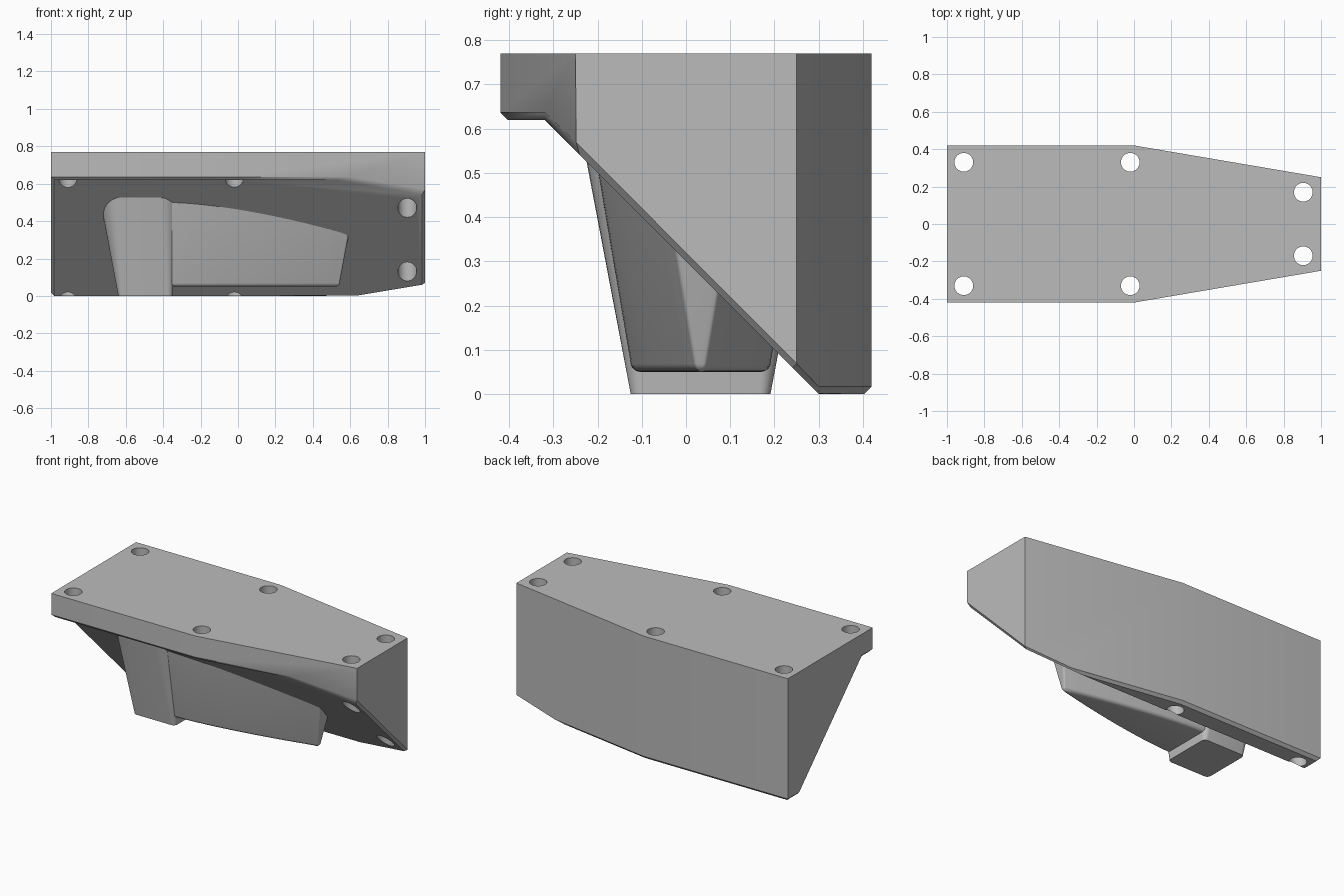
import bpy, bmesh
from math import cos, sin, pi, radians
from mathutils import Vector

cube = bpy.data.objects.get("Cube")
if cube:
    bpy.data.objects.remove(cube, do_unlink=True)

TOP = 0.77
MID_Y = 0.033

grey = bpy.data.materials.new("plain_grey")
grey.use_nodes = True
grey.diffuse_color = (0.5, 0.5, 0.5, 1)
grey.node_tree.nodes["Principled BSDF"].inputs["Base Color"].default_value = grey.diffuse_color


def make_object(name, bm):
    bmesh.ops.recalc_face_normals(bm, faces=bm.faces)
    mesh = bpy.data.meshes.new(name)
    bm.to_mesh(mesh)
    bm.free()
    mesh.materials.append(grey)
    obj = bpy.data.objects.new(name, mesh)
    bpy.context.collection.objects.link(obj)
    return obj


def smooth(obj, angle=30):
    bpy.ops.object.select_all(action='DESELECT')
    obj.select_set(True)
    bpy.context.view_layer.objects.active = obj
    bpy.ops.object.shade_smooth_by_angle(angle=radians(angle))


def loft(bm, rings):
    """Skin equal-length closed rings and cap both ends."""
    loops = [[bm.verts.new(p) for p in ring] for ring in rings]
    for a, b in zip(loops, loops[1:]):
        for i in range(len(a)):
            j = (i + 1) % len(a)
            bm.faces.new((a[i], a[j], b[j], b[i]))
    bm.faces.new(loops[0][::-1])
    bm.faces.new(loops[-1])


# Wedge body: side profile run along x, its far end narrowed by two cuts
profile = [(-0.42, TOP), (-0.42, 0.62), (-0.32, 0.62), (0.30, 0), (0.42, 0), (0.42, TOP)]
bm = bmesh.new()
loft(bm, [[(x, y, z) for y, z in profile] for x in (-1, 1)])
for side in (-1, 1):
    geom = bm.verts[:] + bm.edges[:] + bm.faces[:]
    cut = bmesh.ops.bisect_plane(bm, geom=geom, plane_co=(0, side * 0.42, 0),
                                 plane_no=(0.17, side, 0), clear_outer=True)
    rim = [e for e in bm.edges if e.is_boundary]
    bmesh.ops.holes_fill(bm, edges=rim, sides=0)
bmesh.ops.remove_doubles(bm, verts=bm.verts, dist=0.0005)
bmesh.ops.recalc_face_normals(bm, faces=bm.faces)

# Chamfer around the underside
bm.normal_update()
under = []
for e in bm.edges:
    if len(e.link_faces) == 2:
        low, high = sorted(f.normal.z for f in e.link_faces)
        if low < -0.5 and abs(high) < 0.1:
            under.append(e)
bmesh.ops.bevel(bm, geom=under, offset=0.017, segments=1, affect='EDGES', profile=0.5)
body = make_object("wedge_body", bm)

# Six screw holes straight through
bm = bmesh.new()
for x, y in ((-0.91, 0.33), (-0.02, 0.33), (0.905, 0.17)):
    for side in (-1, 1):
        hole = [(x + 0.05 * cos(a * pi / 20), side * y + 0.05 * sin(a * pi / 20))
                for a in range(40)]
        loft(bm, [[(px, py, z) for px, py in hole] for z in (-0.2, 1)])
cutter = make_object("hole_cutter", bm)
cutter.hide_render = True
mod = body.modifiers.new("holes", 'BOOLEAN')
mod.operation = 'DIFFERENCE'
mod.solver = 'EXACT'
mod.object = cutter
bpy.context.view_layer.objects.active = body
bpy.ops.object.modifier_apply(modifier=mod.name)
bpy.data.objects.remove(cutter, do_unlink=True)
smooth(body)


# Drafted post with rounded corners that grow upwards
def post_ring(z):
    cx, hx, hy = -0.495 - 0.055 * z, 0.145 + 0.135 * z, 0.158 + 0.19 * z
    r = 0.025 + 0.16 * z
    ring = []
    for quarter, (sx, sy) in enumerate(((1, 1), (-1, 1), (-1, -1), (1, -1))):
        for i in range(9):
            a = (quarter + i / 8) * pi / 2
            ring.append((cx + sx * (hx - r) + r * cos(a),
                         MID_Y + sy * (hy - r) + r * sin(a), z))
    return ring


bm = bmesh.new()
loft(bm, [post_ring(z) for z in (0, 0.55)])
smooth(make_object("post", bm))


# Drafted fin whose curved sides close in towards the tip
def fin_ring(z, inset=0.0):
    grow = z - 0.05
    tip = 0.54 + 0.185 * grow - inset
    side = []
    for i in range(25):
        x = -0.5 + (tip + 0.5) * i / 24
        t = max(0, (x + 0.35) / (tip + 0.35))
        half = 0.155 - 0.143 * t ** 1.5 + 0.17 * grow - inset
        side.append((x, max(half, 0.004)))
    # soften the tip corners
    x, half = side.pop()
    r = min(0.012, half * 0.6)
    for i in range(5):
        a = pi / 2 * i / 4
        side.append((x - r + r * sin(a), half - r + r * cos(a)))
    return ([(x, MID_Y - h, z) for x, h in side]
            + [(x, MID_Y + h, z) for x, h in reversed(side)])


bm = bmesh.new()
rounded = [(0.05 + 0.018 * (1 - cos(a)), 0.018 * (1 - sin(a)))
           for a in (i * pi / 10 for i in range(6))]
loft(bm, [fin_ring(z, inset) for z, inset in rounded] + [fin_ring(0.54)])
smooth(make_object("fin", bm))
